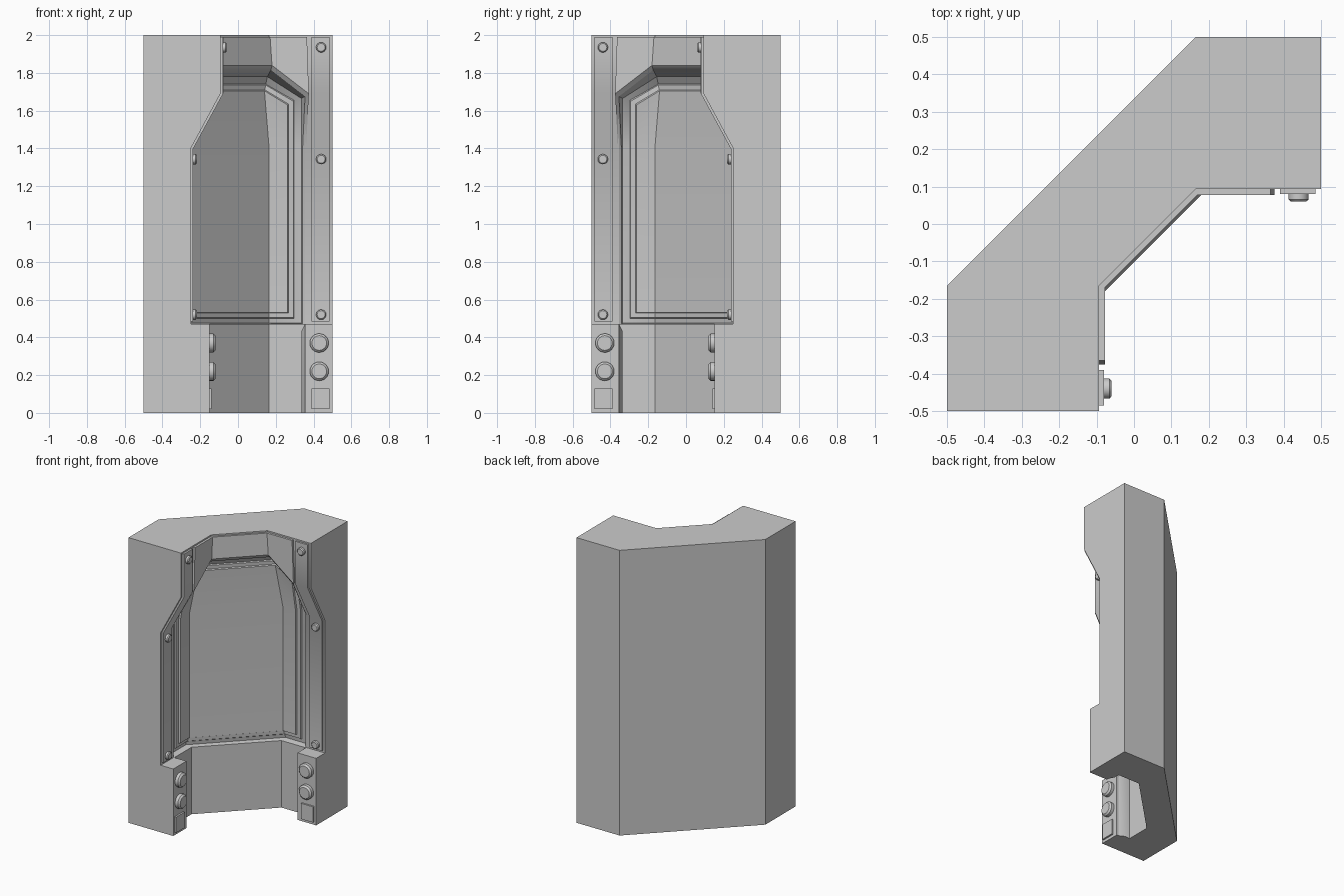
import bpy, bmesh
from math import radians
from mathutils import Matrix, Vector

if "Cube" in bpy.data.objects:
    bpy.data.objects.remove(bpy.data.objects["Cube"])


def mir(p):
    # symmetry across the diagonal plane of the corner
    return (-p[1], -p[0], p[2])


def finish(bm, name, outward=None):
    bmesh.ops.recalc_face_normals(bm, faces=bm.faces)
    if outward:
        if sum(f.normal.dot(Vector(outward)) * f.calc_area() for f in bm.faces) < 0:
            bmesh.ops.reverse_faces(bm, faces=bm.faces)
    me = bpy.data.meshes.new(name)
    bm.to_mesh(me)
    bm.free()
    ob = bpy.data.objects.new(name, me)
    bpy.context.collection.objects.link(ob)
    return ob


def loft(bm, rings, caps=True):
    vs = [[bm.verts.new(p) for p in r] for r in rings]
    n = len(rings[0])
    for a, b in zip(vs, vs[1:]):
        for i in range(n):
            j = (i + 1) % n
            bm.faces.new((a[i], a[j], b[j], b[i]))
    if caps:
        bm.faces.new(vs[0])
        bm.faces.new(vs[-1])
    return vs


def pair(name, rings):
    # a lofted solid and its mirrored twin
    bm = bmesh.new()
    loft(bm, rings)
    loft(bm, [[mir(p) for p in r] for r in rings])
    return finish(bm, name)


def x_prism(name, yz, x0, x1):
    return pair(name, [[(x, y, z) for y, z in yz] for x in (x0, x1)])


# Wall core: corner-shaped sections stacked in height (z, corner x, inner depth)
def section(z, c, d, xe=0.36):
    half = [(0.165, 0.5, z), (xe, 0.5, z), (xe, d, z), (c, d, z)]
    return half + [mir(p) for p in reversed(half)]


bm = bmesh.new()
loft(bm, [section(*s) for s in (
    (0, .165, .245), (.47, .165, .245), (.47, .165, .32),
    (1.4, .165, .32), (1.82, .14, .27), (1.9, .165, .093), (2, .165, .093))])
wall = finish(bm, "corner_wall")

# End pillars with stepped profile, merged into the wall
pillars = x_prism("end_pillars", [
    (.5, 0), (.152, 0), (.152, .47), (.25, .47), (.25, 1.4),
    (.093, 1.69), (.093, 2), (.5, 2)], .355, .5)
mod = wall.modifiers.new("union", 'BOOLEAN')
mod.operation = 'UNION'
mod.solver = 'EXACT'
mod.object = pillars
dg = bpy.context.evaluated_depsgraph_get()
bm = bmesh.new()
bm.from_mesh(bpy.data.meshes.new_from_object(wall.evaluated_get(dg)))
wall.modifiers.clear()
bmesh.ops.remove_doubles(bm, verts=bm.verts, dist=1e-5)
bmesh.ops.dissolve_limit(bm, angle_limit=0.01, verts=bm.verts, edges=bm.edges)
bm.to_mesh(wall.data)
bm.free()
bpy.data.objects.remove(pillars)

# Chamfered inner corners of the lower pillars
pair("pillar_chamfers", [
    [(a, .152, z), (a, .27, z), (b, .27, z), (b, c, z)]
    for z, a, b, c in ((0, .362, .335, .205), (.43, .362, .335, .205), (.47, .37, .355, .18))])

# Recess with a stepped raised panel: nested loops
# (corner top, leg top, leg bend, leg bottom, corner bottom)
loops = [
    [(.18, .078, 1.84), (.375, .078, 1.69), (.36, .25, 1.4), (.36, .25, .47), (.165, .245, .47)],
    [(.174, .10, 1.815), (.355, .10, 1.675), (.342, .26, 1.4), (.342, .26, .472), (.165, .26, .472)],
    [(.155, .21, 1.78), (.335, .21, 1.665), (.335, .285, 1.4), (.335, .29, .475), (.165, .29, .475)],
    [(.147, .237, 1.74), (.297, .237, 1.655), (.297, .285, 1.4), (.297, .285, .50), (.165, .285, .50)],
    [(.147, .228, 1.735), (.293, .228, 1.65), (.293, .275, 1.4), (.293, .275, .505), (.165, .275, .505)],
    [(.142, .225, 1.71), (.267, .228, 1.635), (.267, .273, 1.4), (.267, .273, .528), (.165, .273, .528)],
    [(.14, .213, 1.705), (.263, .22, 1.63), (.263, .262, 1.4), (.263, .262, .532), (.165, .262, .532)]]
bm = bmesh.new()
vs = loft(bm, [h + [mir(p) for p in reversed(h)] for h in loops], caps=False)[-1]
mid = bm.verts.new((.165, .262, 1.4))
mid2 = bm.verts.new(mir((.165, .262, 1.4)))
for f in ((vs[0], vs[1], vs[2], mid), (mid, vs[2], vs[3], vs[4]),
          (vs[9], vs[0], mid, mid2), (mid2, mid, vs[4], vs[5]),
          (vs[9], mid2, vs[7], vs[8]), (mid2, vs[5], vs[6], vs[7])):
    bm.faces.new(f)
finish(bm, "recessed_panel", (1, -1, 0))

# Header plate above the arch: top ledge, face, and closed ends
bm = bmesh.new()
ledge = [(.365, .095, 1.99), (.163, .095, 1.99)]
top = [(.365, .078, 1.99), (.17, .078, 1.99)]
low = [(.375, .078, 1.69), (.18, .078, 1.84)]
rows = [[bm.verts.new(p) for p in h + [mir(q) for q in reversed(h)]] for h in (ledge, top, low)]
for a, b in zip(rows, rows[1:]):
    for i in range(3):
        bm.faces.new((a[i], a[i + 1], b[i + 1], b[i]))
for k, f in ((0, lambda p: p), (3, mir)):
    bm.faces.new((rows[0][k], rows[1][k], rows[2][k], bm.verts.new(f((.375, .11, 1.69)))))
finish(bm, "header_plate", (1, -1, 0))

# Raised cover strips that follow the pillar profile
front = [(.238, .485), (.238, 1.397), (.08, 1.687), (.08, 1.99)]
back = [(.10, 1.99), (.10, 1.70), (.26, 1.40), (.26, .485)]
x_prism("cover_strips", front + back, .39, .485)

# Small square plates at the foot
x_prism("foot_plates", [(.17, .02), (.14, .02), (.14, .13), (.17, .13)], .39, .485)


# Round buttons and bolts
def studs(name, x, spots, r, depth, n):
    bm = bmesh.new()
    for d, z in spots:
        for m in (False, True):
            seg = bmesh.ops.create_cone(
                bm, cap_ends=True, segments=n, radius1=r, radius2=r, depth=depth + .01,
                matrix=Matrix.Translation((x, d - depth / 2 + .005, z))
                @ Matrix.Rotation(radians(90), 4, 'X'))
            rim = [e for e in {e for v in seg["verts"] for e in v.link_edges}
                   if all(v.co.y < d - depth + .002 for v in e.verts)]
            out = bmesh.ops.bevel(bm, geom=rim, offset=r * .22, segments=1, affect='EDGES')
            if m:
                todo, seen = list(out["verts"]), set()
                while todo:
                    v = todo.pop()
                    if v not in seen:
                        seen.add(v)
                        todo += [e.other_vert(v) for e in v.link_edges]
                for v in seen:
                    v.co = mir(v.co)
    finish(bm, name)


studs("foot_buttons", .43, [(.152, .37), (.152, .22)], .05, .032, 24)
studs("strip_bolts", .44, [(.08, 1.935), (.238, 1.343), (.238, .52)], .027, .02, 16)

# Soft shading across the gentle bends, sharp elsewhere
for ob in bpy.context.collection.objects:
    bpy.ops.object.select_all(action='DESELECT')
    ob.select_set(True)
    bpy.context.view_layer.objects.active = ob
    bpy.ops.object.shade_smooth_by_angle(angle=radians(32))
